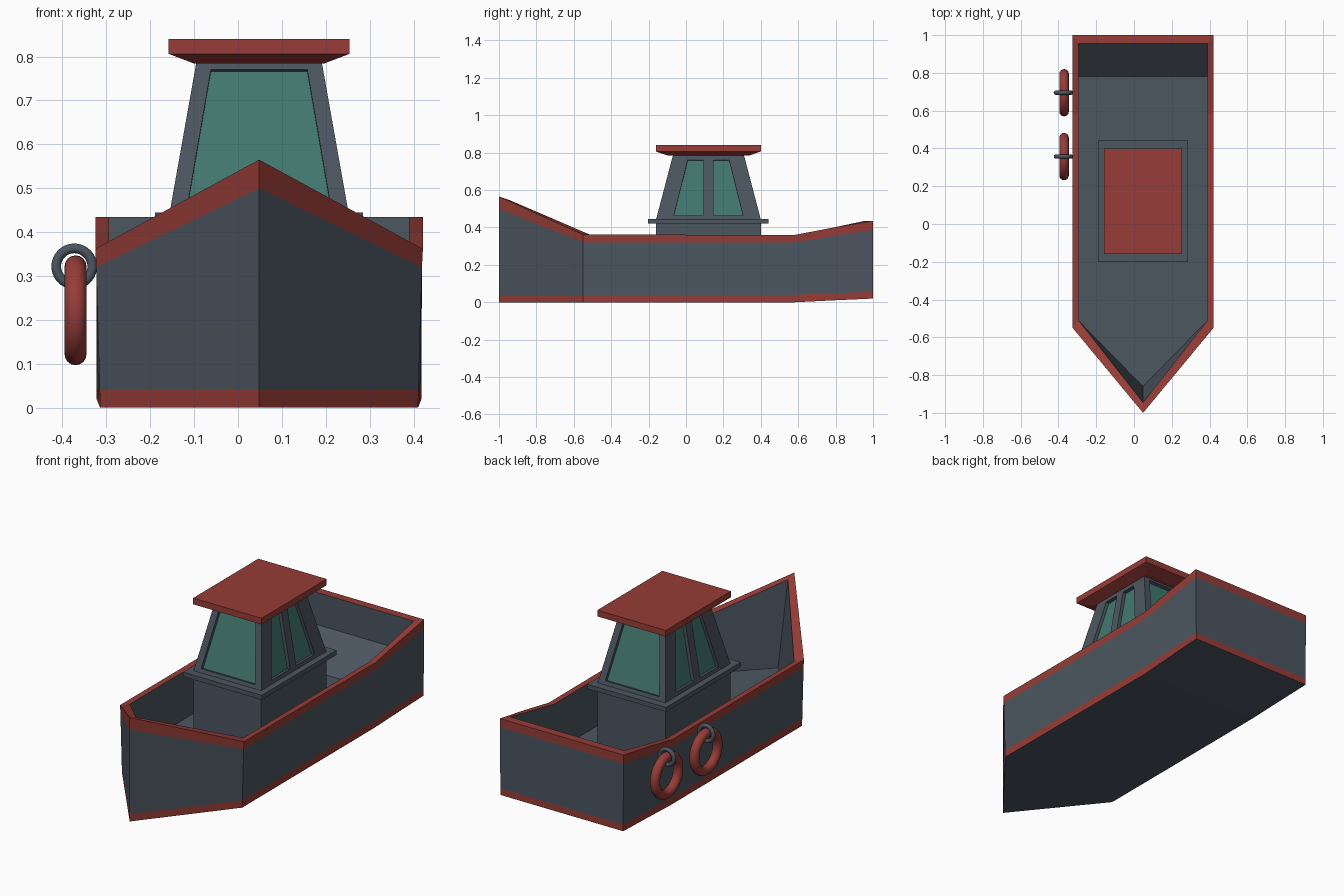
import bpy, bmesh, math
from mathutils import Vector, Matrix

if "Cube" in bpy.data.objects:
    bpy.data.objects.remove(bpy.data.objects["Cube"])

CX, CY = 0.048, 0.12   # hull centreline x, cabin centre y


def mat(name, rgb):
    m = bpy.data.materials.new(name)
    m.diffuse_color = (*rgb, 1)
    m.use_nodes = True
    m.node_tree.nodes["Principled BSDF"].inputs["Base Color"].default_value = m.diffuse_color
    return m


SLATE = mat("slate grey", (0.072, 0.092, 0.118))
RED = mat("brick red", (0.31, 0.046, 0.038))
TEAL = mat("teal glass", (0.056, 0.19, 0.16))


def finish(bm, name, mats, recalc=True):
    if recalc:
        bmesh.ops.recalc_face_normals(bm, faces=bm.faces)
    me = bpy.data.meshes.new(name)
    bm.to_mesh(me)
    bm.free()
    for m in mats:
        me.materials.append(m)
    ob = bpy.data.objects.new(name, me)
    bpy.context.collection.objects.link(ob)
    return ob


# Hull: each level is a half outline (half width, y, z) from bow tip to stern
LEVELS = [
    [(0, -1, 0), (.362, -.55, 0), (.362, .58, 0), (.366, .78, .01), (.37, 1, .02)],
    [(0, -1, .04), (.363, -.55, .04), (.363, .58, .04), (.367, .78, .048), (.37, 1, .056)],
    [(0, -1, .50), (.371, -.55, .32), (.371, .58, .32), (.371, .78, .352), (.371, 1, .388)],
    [(0, -1, .565), (.373, -.55, .362), (.373, .58, .36), (.373, .78, .398), (.373, 1, .435)],
    [(0, -.945, .547), (.342, -.51, .36), (.342, .58, .36), (.342, .78, .398), (.342, .955, .435)],
    [(0, -.86, .10), (.342, -.51, .10), (.342, .58, .10), (.342, .78, .10), (.342, .955, .26)],
]
RED_BANDS = {0, 2, 3}   # waterline stripe, rail side, rail top

bm = bmesh.new()
loops = []
for lv in LEVELS:
    pts = lv + [(-x, y, z) for x, y, z in reversed(lv[1:])]
    loops.append([bm.verts.new((CX + x, y, z)) for x, y, z in pts])
n = len(loops[0])
for k in range(len(loops) - 1):
    a, b = loops[k], loops[k + 1]
    for i in range(n):
        j = (i + 1) % n
        f = bm.faces.new((a[i], a[j], b[j], b[i]))
        f.material_index = 1 if k in RED_BANDS else 0
# bottom and deck, strip by strip across the hull
for lp in (loops[0], loops[-1]):
    bm.faces.new((lp[0], lp[1], lp[n - 1]))
    for i in range(1, 4):
        bm.faces.new((lp[i], lp[i + 1], lp[n - i - 1], lp[n - i]))
finish(bm, "hull", [SLATE, RED])


# Stacked rectangles (half x, half y, z) around the cabin centre
def stack(name, rings, m):
    bm = bmesh.new()
    vs = [[bm.verts.new((CX + sx * hx, CY + sy * hy, z))
           for sx, sy in ((-1, -1), (1, -1), (1, 1), (-1, 1))] for hx, hy, z in rings]
    bm.faces.new(vs[0])
    bm.faces.new(vs[-1])
    for a, b in zip(vs, vs[1:]):
        for i in range(4):
            bm.faces.new((a[i], a[(i + 1) % 4], b[(i + 1) % 4], b[i]))
    return finish(bm, name, [m])


stack("cabin_base", [(.204, .28, .09), (.204, .28, .425)], SLATE)
stack("cabin_ledge", [(.237, .322, .42), (.237, .322, .445)], SLATE)
stack("roof", [(.148, .215, .784), (.206, .28, .806), (.206, .28, .84)], RED)

# Cabin walls: column lines (u at foot, u at head), windows recessed
Z0, Z1 = .443, .786
bm = bmesh.new()


def wall(angle, cols, out, rows, windows):
    rot = Matrix.Rotation(angle, 4, 'Z')
    grid = []
    for z in rows:
        t = (z - Z0) / (Z1 - Z0)
        d = out[0] + (out[1] - out[0]) * t
        grid.append([bm.verts.new(Vector((CX, CY, 0)) + rot @ Vector((a + (b - a) * t, -d, z)))
                     for a, b in cols])
    panes = []
    for r in range(len(rows) - 1):
        for c in range(len(cols) - 1):
            f = bm.faces.new((grid[r][c], grid[r][c + 1], grid[r + 1][c + 1], grid[r + 1][c]))
            if r == 1 and c in windows:
                panes.append(f)
    for f in panes:
        f.normal_update()
        nrm = f.normal.copy()
        new = bmesh.ops.extrude_face_region(bm, geom=[f])["geom"]
        bmesh.ops.translate(bm, vec=-nrm * .018,
                            verts=[g for g in new if isinstance(g, bmesh.types.BMVert)])
        for g in new:
            if isinstance(g, bmesh.types.BMFace):
                g.material_index = 1
        if f.is_valid:
            bm.faces.remove(f)


END = [(-.204, -.143), (-.166, -.107), (.166, .107), (.204, .143)]
SIDE = [(-.28, -.19), (-.19, -.104), (-.026, -.026), (.026, .026), (.19, .104), (.28, .19)]
for k in (0, 2):
    wall(k * math.pi / 2, END, (.28, .19), (Z0, .465, .77, Z1), {1})
    wall((k + 1) * math.pi / 2, SIDE, (.204, .143), (Z0, .465, .76, Z1), {1, 3})
finish(bm, "cabin_walls", [SLATE, TEAL], recalc=False)


# Life rings hanging from grey loops on the port side
def torus(name, loc, rot, major, minor, m):
    bpy.ops.mesh.primitive_torus_add(location=loc, rotation=rot, major_radius=major,
                                     minor_radius=minor, major_segments=40, minor_segments=16)
    ob = bpy.context.object
    ob.name = name
    ob.data.materials.append(m)
    bpy.ops.object.shade_smooth()


for i, y in enumerate((.357, .695), 1):
    torus(f"life_ring_{i}", (-.37, y, .222), (0, math.pi / 2, 0), .1, .025, RED)
    torus(f"hanging_loop_{i}", (-.373, y, .322), (math.pi / 2, 0, 0), .041, .011, SLATE)
